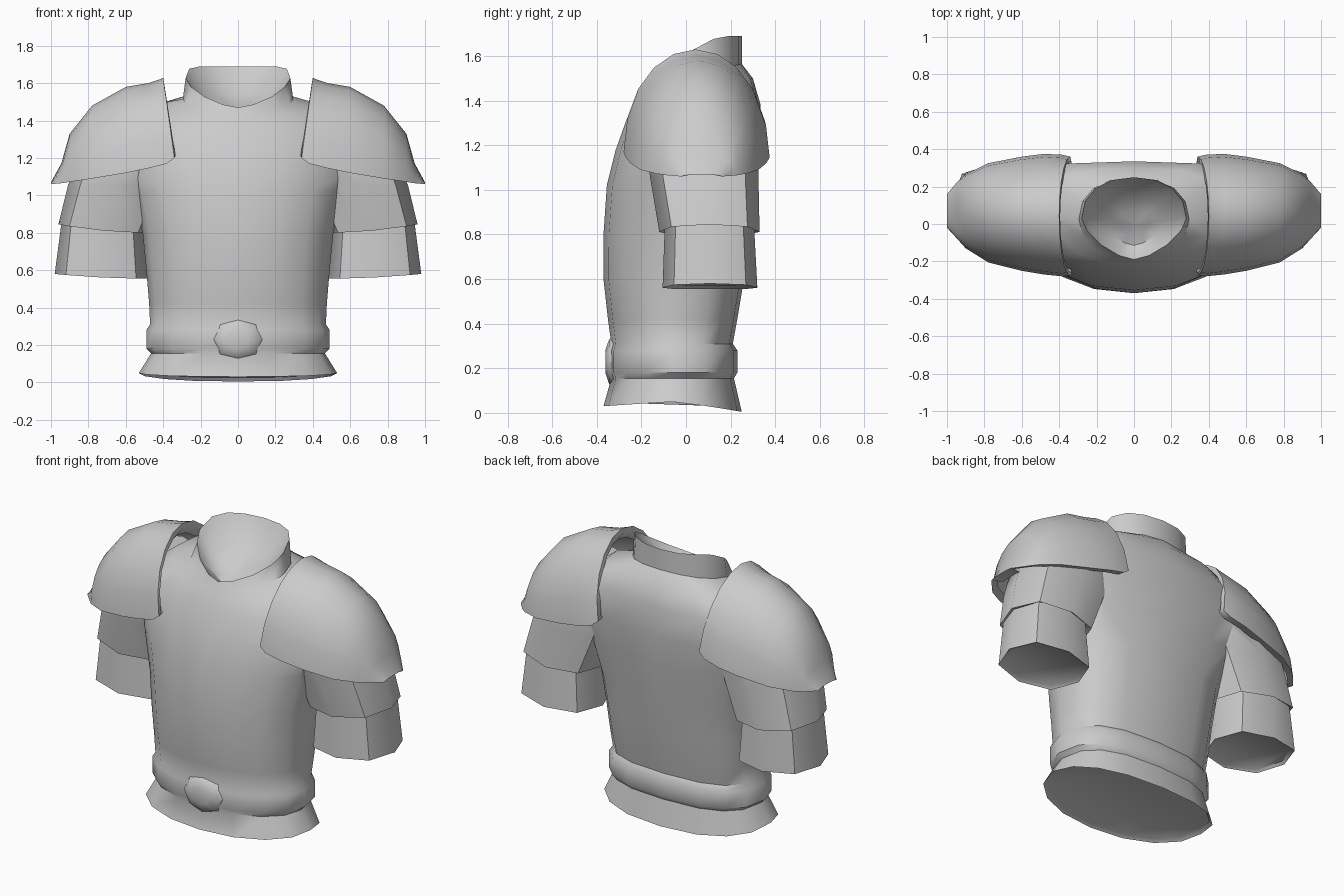
import bpy, bmesh
from math import sin, cos, pi, radians

if "Cube" in bpy.data.objects:
    bpy.data.objects.remove(bpy.data.objects["Cube"])


def power(v, e):
    return (abs(v) ** e) * (1 if v >= 0 else -1)


def ring(z, x0, x1, yf, yb, df=0.0, db=0.0, n=16, ef=0.95, eb=0.75):
    """Closed rounded section; df / db raise its front / back points."""
    cx, rx, cy, ry = (x0 + x1) / 2, (x1 - x0) / 2, (yf + yb) / 2, (yb - yf) / 2
    pts = []
    for i in range(n):
        c, s = cos(2 * pi * i / n), sin(2 * pi * i / n)
        e = eb if s > 0 else ef
        dz = (db if s > 0 else df) * abs(s)
        pts.append((cx + rx * power(c, e), cy + ry * power(s, e), z + dz))
    return pts


def smooth(ob, angle):
    bpy.ops.object.select_all(action='DESELECT')
    ob.select_set(True)
    bpy.context.view_layer.objects.active = ob
    bpy.ops.object.shade_smooth_by_angle(angle=radians(angle))


def loft(name, rings, closed=True, caps=(False, False), mirror=False, angle=40):
    bm = bmesh.new()
    rows = [[bm.verts.new(p) for p in r] for r in rings]
    n = len(rows[0])
    for a, b in zip(rows, rows[1:]):
        for i in range(n if closed else n - 1):
            j = (i + 1) % n
            bm.faces.new((a[i], a[j], b[j], b[i]))
    if caps[0]:
        bm.faces.new(rows[0][::-1])
    if caps[1]:
        bm.faces.new(rows[-1])
    bmesh.ops.recalc_face_normals(bm, faces=bm.faces)
    me = bpy.data.meshes.new(name)
    bm.to_mesh(me)
    bm.free()
    ob = bpy.data.objects.new(name, me)
    bpy.context.collection.objects.link(ob)
    if mirror:
        m = ob.modifiers.new("Mirror", 'MIRROR')
        m.use_mirror_merge = False
    smooth(ob, angle)
    return ob


# Torso: hem, belt, chest, shoulders, slanted collar and neck bowl
sections = [  # z, half width, front y, back y, front rise, back rise, back squareness
    (0.065, 0.51, -0.35, 0.235, -0.02, -0.04, 0.85),
    (0.05, 0.53, -0.37, 0.25, -0.02, -0.045, 0.85),
    (0.155, 0.465, -0.335, 0.215, 0, 0, 0.75),
    (0.18, 0.49, -0.345, 0.23, 0, 0, 0.75),
    (0.28, 0.49, -0.345, 0.23, 0, 0, 0.75),
    (0.31, 0.47, -0.335, 0.21, 0, 0, 0.75),
    (0.42, 0.475, -0.35, 0.23, 0, 0, 0.7),
    (0.60, 0.49, -0.37, 0.26, 0, 0, 0.7),
    (0.80, 0.51, -0.37, 0.29, 0, 0, 0.7),
    (1.02, 0.56, -0.355, 0.32, 0, 0, 0.65),
    (1.20, 0.60, -0.315, 0.335, -0.02, 0, 0.55),
    (1.38, 0.57, -0.265, 0.335, -0.06, 0, 0.5),
    (1.49, 0.43, -0.22, 0.30, -0.08, 0.01, 0.6),
    (1.515, 0.295, -0.20, 0.25, -0.07, 0.05, 0.9),
]
torso_rings = [ring(z, -w, w, f, b, df, db, eb=e) for z, w, f, b, df, db, e in sections]
rim = []
for x, y, _ in ring(0, -0.28, 0.28, -0.19, 0.25, ef=1.3, eb=0.9):
    z = 1.47 + 0.2 * (y + 0.19) / 0.28 if y < 0.09 else 1.67 + 0.02 * min(1, (y - 0.09) / 0.1)
    rim.append((x, y, z))
torso_rings.append(rim)
for k, sink in ((0.93, 0.015), (0.6, 0.05), (0.3, 0.03), (0.05, 0.0)):
    torso_rings.append([(x * k, y * k, 1.45 + (z - 1.45) * k - sink) for x, y, z in rim])
torso = loft("breastplate_torso", torso_rings, caps=(True, True))

# Belt buckle: eight-sided low dome
buckle = []
for r, y in ((0.115, -0.28), (0.135, -0.325), (0.12, -0.345), (0.06, -0.362)):
    buckle.append([(r * cos(pi * i / 4), y, 0.23 + 0.83 * r * sin(pi * i / 4)) for i in range(8)])
loft("belt_buckle", buckle, caps=(True, True))


# Sleeves: two overlapping tiers, hem rising slightly to the outside
def sleeve_ring(z, x0, x1, yf, yb, tilt=0.0):
    pts = ring(z, x0, x1, yf, yb, n=8, ef=0.8, eb=0.8)
    return [(x, y, h + tilt * ((x - x0) / (x1 - x0)) ** 2) for x, y, h in pts]


upper = loft("upper_sleeve", [
    sleeve_ring(1.42, 0.42, 0.70, -0.10, 0.27),
    sleeve_ring(1.28, 0.30, 0.83, -0.19, 0.325),
    sleeve_ring(1.05, 0.37, 0.91, -0.16, 0.325),
    sleeve_ring(0.80, 0.475, 0.96, -0.12, 0.33, 0.045),
    sleeve_ring(0.83, 0.50, 0.93, -0.09, 0.30, 0.03)],
    caps=(True, True), mirror=True, angle=60)
loft("lower_sleeve", [
    sleeve_ring(0.845, 0.51, 0.945, -0.095, 0.305),
    sleeve_ring(0.555, 0.485, 0.98, -0.105, 0.32, 0.025),
    sleeve_ring(0.57, 0.50, 0.965, -0.09, 0.305, 0.025)],
    caps=(True, True), mirror=True, angle=48)

# Blend the upper sleeves into the torso as one skin
join = torso.modifiers.new("Join sleeves", 'BOOLEAN')
join.operation, join.solver, join.object = 'UNION', 'EXACT', upper
bpy.context.view_layer.objects.active = torso
bpy.ops.object.modifier_apply(modifier=join.name)
bpy.data.objects.remove(upper)
smooth(torso, 48)

# Shoulder guards: arched shell with an in-turned lip around its edge
stations = [  # x, top z, front y, back y, lower z, lean of the arch
    (0.405, 1.55, -0.23, 0.30, 1.23, 0.03),
    (0.365, 1.60, -0.26, 0.335, 1.215, 0.03),
    (0.37, 1.63, -0.275, 0.36, 1.20, 0.03),
    (0.40, 1.62, -0.28, 0.37, 1.17, 0.02),
    (0.48, 1.60, -0.27, 0.375, 1.145, 0),
    (0.60, 1.58, -0.25, 0.36, 1.12, 0),
    (0.78, 1.48, -0.205, 0.325, 1.09, 0),
    (0.90, 1.33, -0.13, 0.265, 1.072, 0),
    (0.945, 1.17, -0.08, 0.225, 1.065, 0),
    (1.00, 1.07, -0.02, 0.16, 1.06, 0),
    (0.93, 1.075, 0.0, 0.14, 1.07, 0),
]
arches = []
for x, zt, f, b, zb, lean in stations:
    cy, ry = (f + b) / 2, (b - f) / 2
    row = [(x + lean * (2 * max(0, sin(pi * i / 10)) - 1), cy - ry * cos(pi * i / 10),
            zb + (zt - zb) * max(0, sin(pi * i / 10))) for i in range(11)]
    lip = [(x - lean, cy + s * max(0.02, ry - 0.05), zb + 0.01) for s in (-1, 1)]
    arches.append([lip[0]] + row + [lip[1]])
loft("shoulder_guard", arches, closed=False, mirror=True, angle=50)
